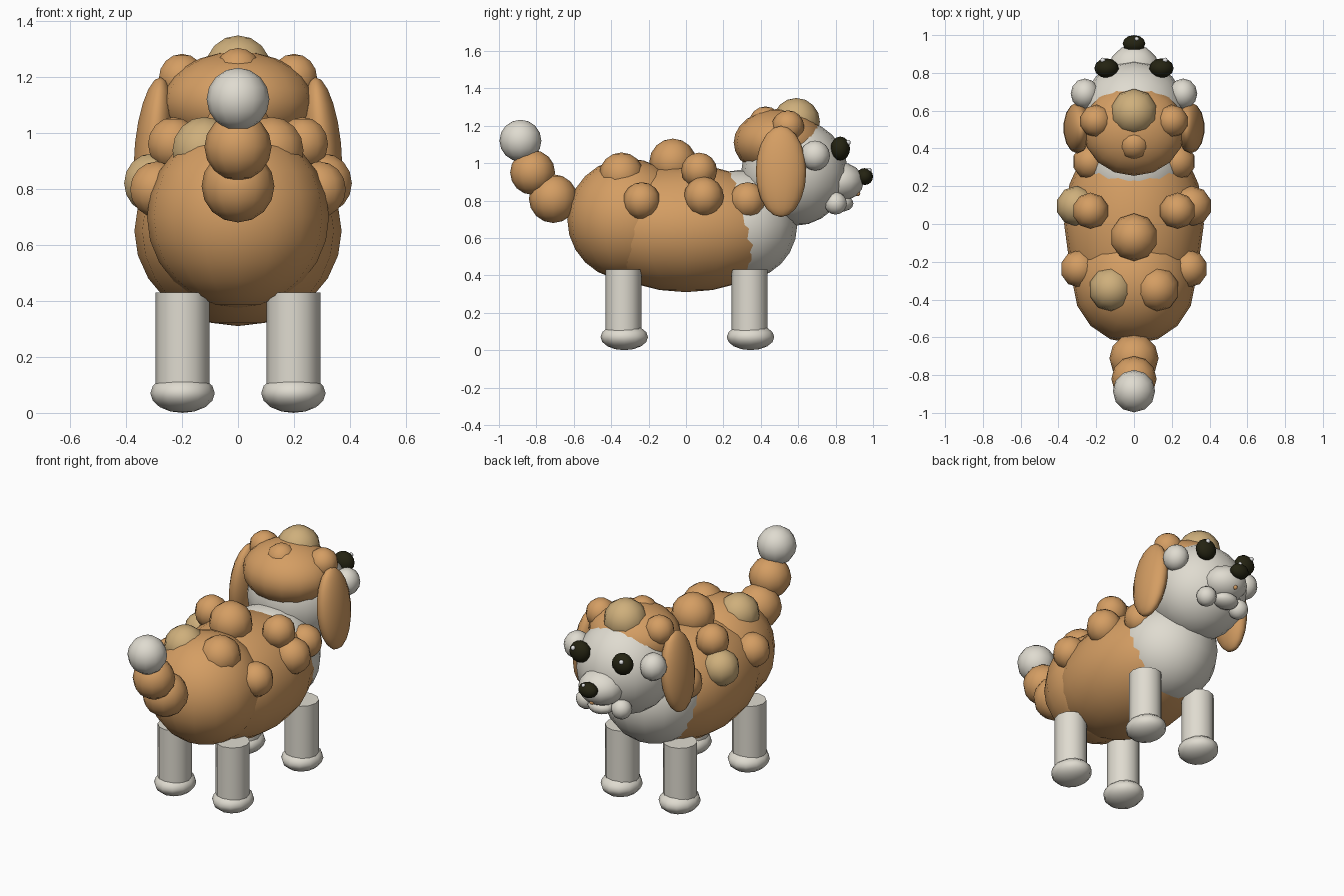
import bpy
import math

default = bpy.data.objects.get("Cube")
if default:
    bpy.data.objects.remove(default, do_unlink=True)


def material(name, rgb):
    m = bpy.data.materials.new(name)
    m.use_nodes = True
    m.diffuse_color = (*rgb, 1)
    bsdf = m.node_tree.nodes["Principled BSDF"]
    bsdf.inputs["Base Color"].default_value = (*rgb, 1)
    bsdf.inputs["Roughness"].default_value = 0.8
    return m


BROWN = material("caramel fur", (0.66, 0.34, 0.125))
TAN = material("pale tan fur", (0.62, 0.43, 0.2))
WHITE = material("cream white", (0.74, 0.71, 0.63))
DARK = material("dark brown black", (0.018, 0.017, 0.006))
SHINE = material("eye shine", (0.9, 0.9, 0.9))


def finish(name, mat):
    ob = bpy.context.object
    ob.name = name
    ob.data.materials.append(mat)
    bpy.ops.object.shade_smooth_by_angle(angle=math.radians(60))
    return ob


def ball(name, mat, loc, size, segs=12, rings=8, tilt=0):
    """Ellipsoid; size is one radius or three."""
    bpy.ops.mesh.primitive_uv_sphere_add(segments=segs, ring_count=rings, radius=1,
                                         location=loc, rotation=(0, tilt, 0))
    ob = bpy.context.object
    ob.scale = size if isinstance(size, tuple) else (size,) * 3
    return finish(name, mat)


def pair(name, mat, loc, size, tilt=0, right_mat=None, **kw):
    """Ball on both sides; the -x one may have its own colour."""
    x, y, z = loc
    ball(name + "_left", mat, loc, size, tilt=tilt, **kw)
    ball(name + "_right", right_mat or mat, (-x, y, z), size, tilt=-tilt, **kw)


# Torso
ball("body", BROWN, (0, 0, 0.65), (0.37, 0.55, 0.34), 16, 12)
ball("rump", BROWN, (0, -0.31, 0.7), 0.325, 16, 12)
ball("chest", WHITE, (0, 0.3, 0.67), 0.295, 16, 12)

# Legs and paws
for end, y in (("rear", -0.335), ("front", 0.34)):
    for side, x in (("left", 0.198), ("right", -0.198)):
        bpy.ops.mesh.primitive_cylinder_add(vertices=12, radius=0.096, depth=0.35,
                                            location=(x, y, 0.255))
        finish(f"{end}_leg_{side}", WHITE)
        ball(f"{end}_paw_{side}", WHITE, (x, y + 0.005, 0.07), (0.115, 0.127, 0.07))

# Tail
ball("tail_base", BROWN, (0, -0.71, 0.81), 0.13)
ball("tail_middle", BROWN, (0, -0.82, 0.95), 0.12)
ball("tail_tip", WHITE, (0, -0.885, 1.12), 0.112)

# Head
ball("head", WHITE, (0, 0.58, 0.95), 0.285, 16, 12)
ball("head_cap", BROWN, (0, 0.5, 1.11), (0.27, 0.245, 0.18), 16, 12)
ball("muzzle", WHITE, (0, 0.82, 0.9), (0.135, 0.13, 0.105))
ball("nose", DARK, (0, 0.955, 0.928), (0.06, 0.045, 0.045))
ball("nose_shine", SHINE, (0.015, 0.98, 0.962), 0.012, 8, 6)
ball("mouth", BROWN, (0, 0.918, 0.838), 0.014, 8, 6)
ball("chin", WHITE, (0, 0.83, 0.785), (0.08, 0.065, 0.045))
pair("jowl", WHITE, (0.12, 0.8, 0.785), 0.06)
pair("cheek", WHITE, (0.26, 0.69, 1.04), (0.075, 0.08, 0.08))
pair("eye", DARK, (0.145, 0.825, 1.078), (0.065, 0.052, 0.064))
pair("eye_shine", SHINE, (0.165, 0.867, 1.11), 0.014, segs=8, rings=6)
pair("ear", BROWN, (0.3, 0.508, 0.955), (0.07, 0.135, 0.245), tilt=-0.1,
     segs=14, rings=10)

# Curls on the head
ball("crown_curl", TAN, (0, 0.59, 1.222), 0.126, 10)
ball("back_head_curl", BROWN, (0, 0.425, 1.215), 0.088, 10)
pair("side_head_curl", BROWN, (0.2, 0.545, 1.195), 0.087, segs=10)

# Curls on the back and flanks
ball("back_curl", BROWN, (0, -0.07, 1.005), 0.126, 10)
pair("rump_curl", BROWN, (0.12, -0.345, 0.937), 0.12, right_mat=TAN, segs=10)
pair("shoulder_curl", BROWN, (0.23, 0.07, 0.96), 0.096, segs=10)
pair("flank_curl", BROWN, (0.305, 0.095, 0.82), 0.107, right_mat=TAN, segs=10)
pair("hip_curl", BROWN, (0.29, -0.237, 0.798), 0.1, segs=10)
pair("neck_curl", BROWN, (0.228, 0.33, 0.8), 0.098, segs=10)
